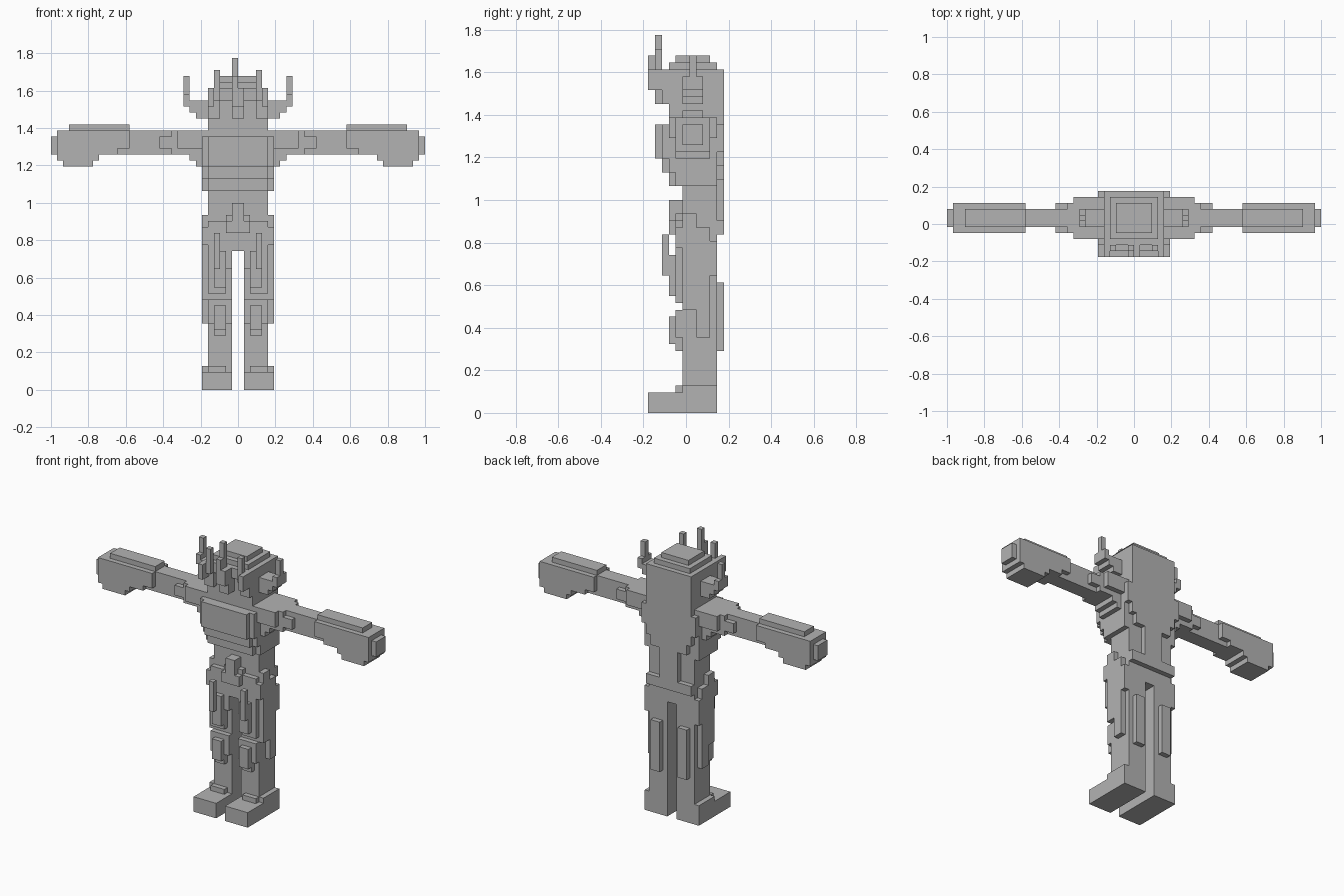
import bpy, bmesh, math

if "Cube" in bpy.data.objects:
    bpy.data.objects.remove(bpy.data.objects["Cube"])

V = 2 / 62            # block size
Y0 = -5.5             # front edge of the depth grid, in blocks
parts = {}            # part name -> set of filled cells


def box(name, x0, x1, y0, y1, z0, z1, mirror=False):
    """Fill a block range; mirror repeats it on the other side of x = 0."""
    cells = parts.setdefault(name, set())
    for x in range(x0, x1):
        for y in range(y0, y1):
            for z in range(z0, z1):
                cells.add((x, y, z))
                if mirror:
                    cells.add((-1 - x, y, z))


def pair(name, *ranges):
    for r in ranges:
        box(name, *r, mirror=True)


# feet
pair("feet", (1, 6, 5, 10, 0, 4), (1, 6, 0, 5, 0, 2), (1, 6, 0, 4, 2, 3),
     (2, 5, 4, 5, 2, 4), (1, 6, 4, 5, 2, 3))

# legs with shin, knee, thigh, calf and side plates
pair("legs", (1, 5, 5, 10, 4, 24))
pair("shin_plates", (2, 4, 3, 5, 10, 14), (1, 5, 4, 5, 11, 15), (2, 4, 4, 5, 9, 11))
pair("thigh_plates", (2, 4, 3, 4, 17, 23), (2, 5, 4, 5, 16, 25), (1, 2, 4, 5, 20, 25))
pair("calf_plates", (2, 4, 10, 11, 9, 19))
pair("leg_side_plates", (5, 6, 7, 9, 11, 21), (5, 6, 5, 7, 15, 24),
     (5, 6, 6, 10, 20, 25))

# hips, belt and hanging cloth
box("hips", -5, 5, 5, 10, 23, 29)
box("belt", -5, 5, 4, 10, 25, 28)
pair("belt", (5, 6, 4, 9, 24, 27), (5, 6, 5, 7, 27, 29))
box("belt", -5, 5, 10, 11, 26, 28)
box("front_cloth", -2, 2, 4, 5, 23, 29)
box("front_cloth", -1, 1, 3, 5, 26, 31)
box("front_cloth", -2, 2, 3, 4, 26, 28)
pair("pouches", (3, 4, 2, 3, 20, 26), (3, 4, 3, 4, 20, 23))

# torso: waist, stomach, chest, tapering back
box("waist", -5, 5, 5, 10, 28, 33)
box("stomach", -6, 6, 4, 10, 33, 37)
box("stomach", -5, 5, 3, 4, 33, 35)
box("stomach", -6, 6, 3, 4, 35, 37)
box("stomach", -5, 5, 2, 3, 35, 37)
box("chest", -6, 6, 2, 10, 37, 42)
box("chest", -5, 5, 1, 2, 37, 42)
box("chest", -6, 6, 3, 10, 42, 43)
for half, z0, z1 in ((6, 38, 42), (5, 36, 38), (4, 34, 36), (2, 28, 34)):
    box("back_plate", -half, half, 10, 11, z0, z1)

# shoulders, arms and hands
pair("shoulders", (6, 10, 3, 10, 40, 43), (6, 10, 4, 9, 39, 40),
     (10, 11, 4, 9, 39, 43), (6, 8, 4, 9, 38, 39), (6, 7, 4, 9, 37, 38))
pair("arms", (11, 19, 5, 8, 39, 43), (11, 13, 4, 9, 40, 42))
pair("hands", (18, 30, 5, 8, 39, 43), (18, 28, 5, 8, 43, 44),
     (18, 30, 4, 9, 40, 43), (20, 30, 4, 9, 39, 40),
     (23, 30, 4, 9, 38, 39), (24, 29, 4, 9, 37, 38), (30, 31, 5, 8, 39, 42))

# head with stepped cap
box("head", -5, 5, 3, 11, 42, 50)
box("head", -4, 4, 3, 10, 50, 51)
box("head", -3, 3, 4, 9, 51, 52)

# mask with brow, cheeks and snout
box("mask", -5, 5, 2, 3, 48, 50)
pair("mask", (3, 5, 2, 3, 45, 48))
box("mask", -1, 1, 1, 3, 45, 48)

# crown spikes at the front
pair("crown", (3, 4, 1, 2, 48, 53), (4, 5, 0, 2, 47, 50))
box("crown", -1, 1, 0, 2, 47, 50)
box("crown", -1, 0, 0, 2, 50, 52)
box("crown", -1, 0, 1, 2, 52, 55)

# antlers on the sides of the head
pair("antlers", (5, 7, 5, 8, 45, 48), (7, 8, 5, 8, 46, 48),
     (8, 9, 5, 8, 47, 49), (8, 9, 6, 7, 49, 52))

mat = bpy.data.materials.new("plain grey")
mat.diffuse_color = (0.45, 0.45, 0.45, 1)
mat.use_nodes = True
mat.node_tree.nodes["Principled BSDF"].inputs["Base Color"].default_value = mat.diffuse_color

# turn filled cells into clean outer shells
solid = set().union(*parts.values())
done = set()
for name, cells in parts.items():
    bm = bmesh.new()
    verts = {}

    def corner(p):
        if p not in verts:
            verts[p] = bm.verts.new((p[0] * V, (p[1] + Y0) * V, p[2] * V))
        return verts[p]

    for c in cells - done:
        for axis in range(3):
            a, b = (axis + 1) % 3, (axis + 2) % 3
            for side in (0, 1):
                n = list(c)
                n[axis] += 1 if side else -1
                if tuple(n) in solid:
                    continue
                loop = [(0, 0), (1, 0), (1, 1), (0, 1)]
                if not side:
                    loop.reverse()
                quad = []
                for da, db in loop:
                    p = list(c)
                    p[axis] += side
                    p[a] += da
                    p[b] += db
                    quad.append(corner(tuple(p)))
                bm.faces.new(quad)
    done |= cells
    bmesh.ops.dissolve_limit(bm, angle_limit=math.radians(1),
                             verts=bm.verts[:], edges=bm.edges[:])
    mesh = bpy.data.meshes.new(name)
    bm.to_mesh(mesh)
    bm.free()
    mesh.materials.append(mat)
    bpy.context.collection.objects.link(bpy.data.objects.new(name, mesh))
